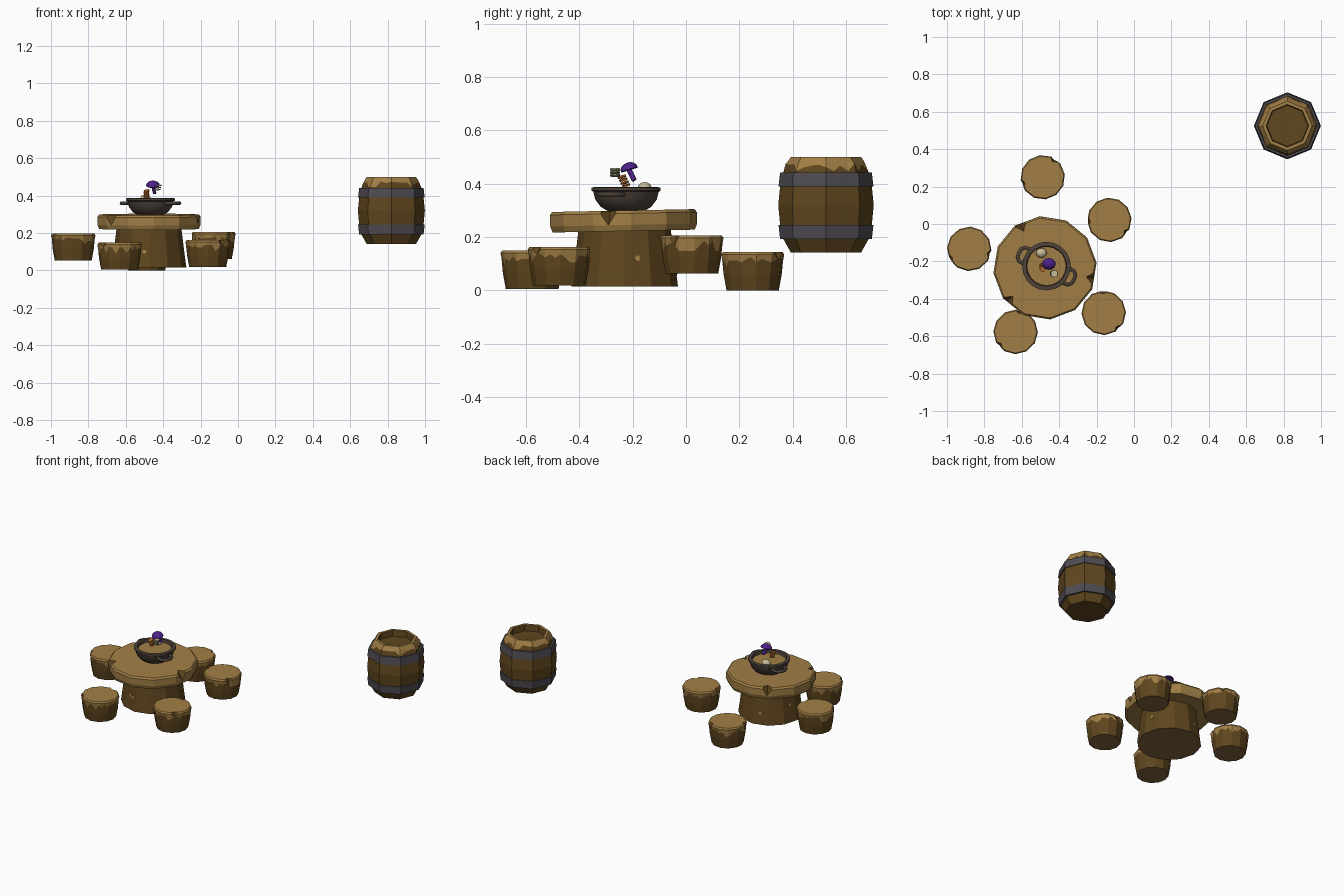
import bpy, bmesh, math, random
from mathutils import Vector

if "Cube" in bpy.data.objects:
    bpy.data.objects.remove(bpy.data.objects["Cube"])

random.seed(4)

def material(name, c):
    m = bpy.data.materials.new(name)
    m.diffuse_color = (*c, 1)
    m.use_nodes = True
    m.node_tree.nodes["Principled BSDF"].inputs["Base Color"].default_value = m.diffuse_color
    return m

TAN = material("cut wood", (0.36, 0.212, 0.06))
WOOD = material("bark wood", (0.115, 0.061, 0.013))
HOOP = material("hoop iron", (0.078, 0.073, 0.085))
POT = material("pot iron", (0.075, 0.056, 0.043))
PURPLE = material("purple", (0.075, 0.015, 0.25))
ORANGE = material("orange", (0.6, 0.18, 0.03))
PALE = material("pale cream", (0.56, 0.50, 0.30))
GREEN = material("grey green", (0.27, 0.29, 0.18))
UNDER = material("underside wood", (0.22, 0.125, 0.045))

def finish(name, bm, mats, loc, rot=(0, 0, 0)):
    bmesh.ops.recalc_face_normals(bm, faces=bm.faces)
    me = bpy.data.meshes.new(name)
    bm.to_mesh(me)
    bm.free()
    for m in mats:
        me.materials.append(m)
    ob = bpy.data.objects.new(name, me)
    ob.location, ob.rotation_euler = loc, rot
    bpy.context.collection.objects.link(ob)
    return ob

def lathe(name, loc, prof, n, mats, rows, caps, sub=1, drip=None, depth=0.0,
          notches=(), cut=0.0, phase=0.0, rot=(0, 0, 0)):
    """Faceted turned solid: n flat sides, each split into sub columns.
    Ring 'drip' gets a ragged height; notch columns are pulled in on the top two rings."""
    bm = bmesh.new()
    cols = n * sub
    rag = [random.choice((-1, -0.3, 0, 0.2, 0.4)) * depth for _ in range(cols)]
    rings = []
    for i, (r, z) in enumerate(prof):
        ring = []
        for c in range(cols):
            k, t = divmod(c, sub)
            a, b = (phase + math.tau * (k + j) / n for j in (0, 1))
            d = Vector((math.cos(a), math.sin(a))).lerp(Vector((math.cos(b), math.sin(b))), t / sub)
            rr, zz = r, z
            if i == drip:
                zz = z + rag[c]
                r0, z0 = prof[i - 1]
                rr = r0 + (r - r0) * (zz - z0) / (z - z0) if zz < z else r
            if c in notches and i >= len(prof) - 2:
                rr -= cut
            ring.append(bm.verts.new((d.x * rr, d.y * rr, zz)))
        rings.append(ring)
    for i in range(len(prof) - 1):
        for c in range(cols):
            e = (c + 1) % cols
            p, q, s, t = rings[i][c], rings[i][e], rings[i + 1][e], rings[i + 1][c]
            crack = len(mats) - 1
            if i == len(prof) - 3 and e in notches:      # left half of a V notch
                bm.faces.new((p, q, t)).material_index = rows[i]
                bm.faces.new((q, s, t)).material_index = crack
            elif i == len(prof) - 3 and c in notches:    # right half of a V notch
                bm.faces.new((p, q, s)).material_index = rows[i]
                bm.faces.new((p, s, t)).material_index = crack
            else:
                f = bm.faces.new((p, q, s, t))
                hit = i > len(prof) - 3 and (c in notches or e in notches)
                f.material_index = crack if hit else rows[i]
    for ring, m in ((rings[0], caps[0]), (rings[-1], caps[1])):
        bm.faces.new(ring).material_index = m
    return finish(name, bm, mats, loc, rot)

def blob(name, loc, scale, mat, rot=(0, 0, 0), half=False):
    bm = bmesh.new()
    bmesh.ops.create_uvsphere(bm, u_segments=12, v_segments=8, radius=1)
    if half:
        for v in bm.verts:
            v.co.z = max(v.co.z, -0.15)
    for v in bm.verts:
        v.co = Vector(v.co[j] * scale[j] for j in range(3))
    return finish(name, bm, [mat], loc, rot)

def disc(name, loc, r, h, mat, rot=(0, 0, 0), seg=10):
    bm = bmesh.new()
    bmesh.ops.create_cone(bm, cap_ends=True, segments=seg, radius1=r, radius2=r, depth=h)
    return finish(name, bm, [mat], loc, rot)

def tube(name, pts, rad, mat):
    cu = bpy.data.curves.new(name, 'CURVE')
    cu.dimensions = '3D'
    cu.bevel_depth, cu.bevel_resolution = rad, 1
    cu.use_fill_caps = True
    s = cu.splines.new('POLY')
    s.points.add(len(pts) - 1)
    for p, q in zip(s.points, pts):
        p.co = (*q, 1)
    cu.materials.append(mat)
    bpy.context.collection.objects.link(bpy.data.objects.new(name, cu))

# Table: trunk base and notched slab
TX, TY = -0.476, -0.229
lathe("table_base", (TX, TY - 0.001, 0),
      [(0.2, 0.015), (0.19, 0.09), (0.172, 0.235)], 12, [WOOD, UNDER], [0, 0], (1, 0))
lathe("table_top", (TX, TY, 0), [(0.268, 0.222), (0.277, 0.245), (0.277, 0.288), (0.268, 0.299)],
      12, [TAN, WOOD], [0, 0, 0], (0, 0), sub=5, notches=(19, 36, 57), cut=0.035,
      phase=0.1, rot=(0.02, 0, 0))

# Knots on the trunk
for k, z in ((8, 0.105), (8.9, 0.1), (0, 0.12), (3, 0.09), (5, 0.13)):
    a = math.radians(int(k) * 30 + 15 + (k % 1) * 8)
    r = 0.966 * (0.19 - (z - 0.09) * 0.124) + 0.001
    disc("knot", (TX + r * math.cos(a), TY - 0.001 + r * math.sin(a), z),
         0.012, 0.005, TAN, (0, math.pi / 2 - 0.12, a), 6)

# Five stools with ragged bark below a cut top
stools = [(-0.488, 0.25, 0.0), (-0.132, 0.022, 0.062), (-0.162, -0.475, 0.018),
          (-0.633, -0.577, 0.005), (-0.881, -0.133, 0.054)]
for i, (x, y, z) in enumerate(stools):
    lathe("stool", (x, y, z),
          [(0.099, 0), (0.110, 0.06), (0.115, 0.112), (0.119, 0.134), (0.113, 0.144)],
          12, [WOOD, TAN, UNDER, WOOD], [0, 0, 1, 1], (2, 1), sub=3, drip=2, depth=0.026,
          notches=((5 + 7 * i) % 36, (19 + 7 * i) % 36), cut=0.012, phase=0.13 + i)

# Barrel: eight staves, two hoops, pale worn rim and recessed lid
lathe("barrel", (0.820, 0.525, 0),
      [(0.132, 0.142), (0.160, 0.192), (0.172, 0.192), (0.178, 0.245), (0.172, 0.245),
       (0.179, 0.32), (0.172, 0.39), (0.178, 0.39), (0.172, 0.442), (0.160, 0.442),
       (0.151, 0.467), (0.144, 0.481), (0.132, 0.5), (0.114, 0.5), (0.110, 0.46)],
      8, [WOOD, TAN, HOOP], [0, 2, 2, 2, 0, 0, 2, 2, 2, 0, 1, 1, 1, 0], (0, 0),
      sub=4, drip=10, depth=0.02)

# Cooking pot with soup and two loop handles
PX, PY = -0.468, -0.225
lathe("pot", (PX, PY, 0),
      [(0.07, 0.298), (0.095, 0.313), (0.115, 0.34), (0.123, 0.37), (0.13, 0.374),
       (0.13, 0.386), (0.108, 0.387), (0.104, 0.368)],
      20, [POT, TAN], [0] * 7, (0, 1))
for s in (0, math.pi):
    a = math.radians(154) + s
    u, v = Vector((math.cos(a), math.sin(a), 0)), Vector((-math.sin(a), math.cos(a), 0))
    tube("pot_handle", [Vector((PX, PY, 0.36)) + u * p + v * q for p, q in
                        ((0.112, -0.043), (0.145, -0.04), (0.161, -0.024), (0.164, 0),
                         (0.161, 0.024), (0.145, 0.04), (0.112, 0.043))], 0.010, POT)

# Food: mushroom, carrot slices, leek slices, egg
blob("mushroom_cap", (-0.455, -0.213, 0.454), (0.037, 0.033, 0.026), PURPLE, (0.3, 0, 0), True)
tube("mushroom_stem", [(-0.455, -0.215, 0.455), (-0.45, -0.203, 0.43), (-0.445, -0.194, 0.412)],
     0.010, PURPLE)
for i in range(4):
    disc("carrot_slice", (-0.49 + 0.002 * (i % 2), -0.225 - 0.005 * i, 0.393 + 0.011 * i),
         0.016, 0.007, ORANGE, (0.3, 0.15 * (-1) ** i, 0))
for i in range(3):
    disc("leek_slice", (-0.432 + 0.003 * i, -0.266, 0.431 + 0.011 * i), 0.019, 0.007,
         PALE if i == 2 else GREEN, (0, -0.15, 0))
blob("egg", (-0.495, -0.155, 0.383), (0.029, 0.026, 0.023), PALE)

# Smooth the rounded parts
bpy.ops.object.select_all(action='DESELECT')
for ob in bpy.data.objects:
    if ob.type == 'MESH' and ob.name.split('.')[0] in ("pot", "egg", "mushroom_cap"):
        ob.select_set(True)
        bpy.context.view_layer.objects.active = ob
bpy.ops.object.shade_smooth_by_angle(angle=math.radians(35))
